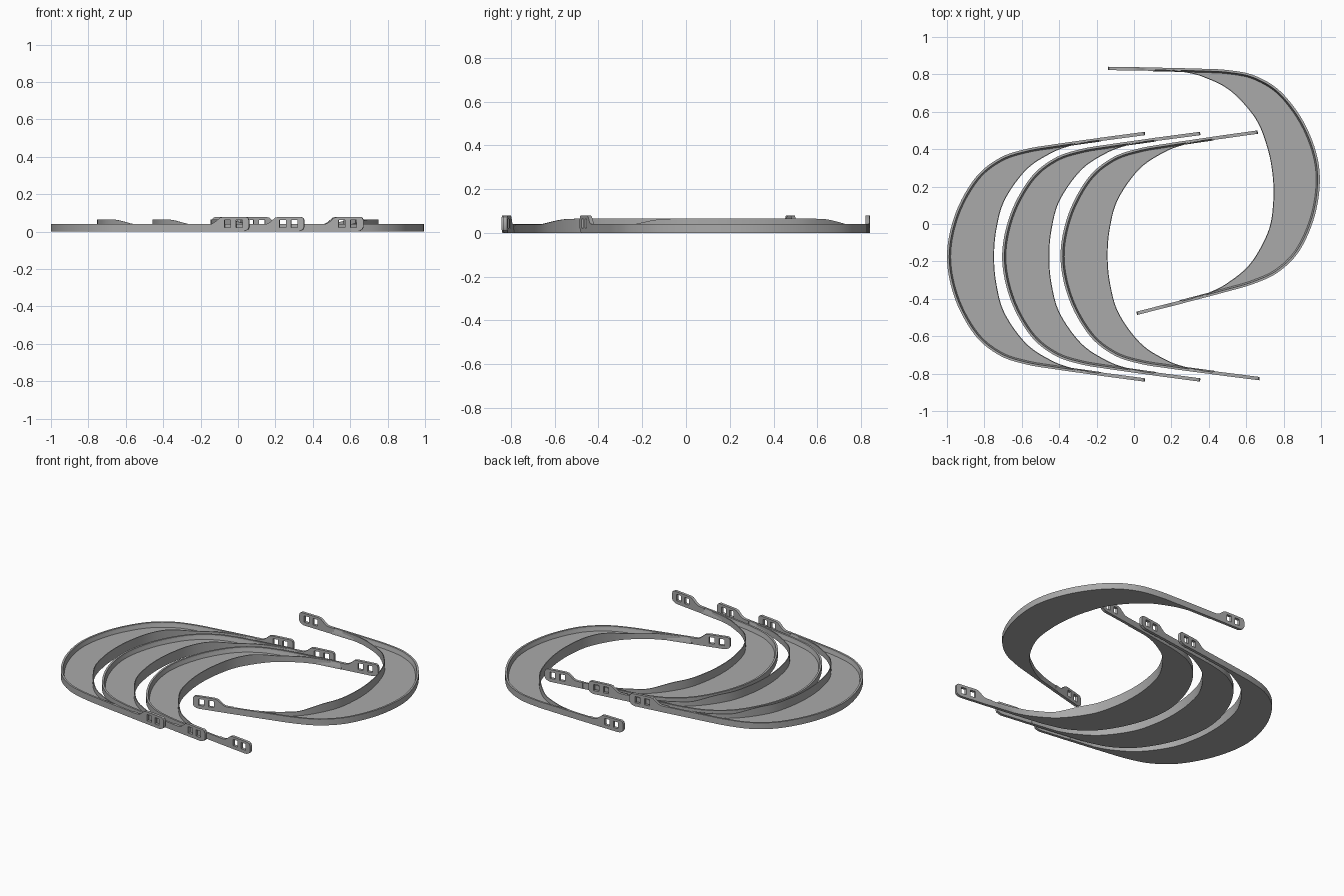
import bpy, bmesh, math
from mathutils import Vector, Matrix

if "Cube" in bpy.data.objects:
    bpy.data.objects.remove(bpy.data.objects["Cube"])

grey = bpy.data.materials.new("plain grey")
grey.diffuse_color = (0.4, 0.4, 0.4, 1)
grey.use_nodes = True
grey.node_tree.nodes["Principled BSDF"].inputs["Base Color"].default_value = grey.diffuse_color

N = 96
OUTER = [(-.18, .636), (-.42, .602), (-.58, .575), (-.72, .527), (-.85, .42), (-.957, .225), (-1, 0)]
INNER = [(-.25, .612), (-.335, .594), (-.44, .555), (-.575, .465), (-.69, .305), (-.735, .15), (-.748, 0)]


def smooth_path(half):
    """Mirror a half outline, run a spline through it, space the points evenly."""
    p = [Vector(q) for q in half] + [Vector((x, -y)) for x, y in half[-2::-1]]
    p = [2 * p[0] - p[1]] + p + [2 * p[-1] - p[-2]]
    dense = []
    for a, b, c, d in zip(p, p[1:], p[2:], p[3:]):
        for i in range(40):
            t = i / 40
            dense.append(.5 * (2 * b + (c - a) * t + (2 * a - 5 * b + 4 * c - d) * t * t
                               + (3 * b - a - 3 * c + d) * t ** 3))
    dense.append(p[-2])
    dist = [0]
    for a, b in zip(dense, dense[1:]):
        dist.append(dist[-1] + (b - a).length)
    out, k = [], 0
    for i in range(N + 1):
        s = dist[-1] * i / N
        while k < len(dist) - 2 and dist[k + 1] < s:
            k += 1
        out.append(dense[k].lerp(dense[k + 1], (s - dist[k]) / (dist[k + 1] - dist[k])))
    return out


def finish(obj, place):
    obj.data.materials.clear()
    obj.data.materials.append(grey)
    obj.matrix_world = place
    bpy.ops.object.select_all(action='DESELECT')
    obj.select_set(True)
    bpy.context.view_layer.objects.active = obj
    bpy.ops.object.shade_smooth_by_angle(angle=math.radians(30))


def loft(name, sections, place):
    """Skin a row of equal cross-sections and cap both ends."""
    bm = bmesh.new()
    rows = [[bm.verts.new(v) for v in s] for s in sections]
    n = len(rows[0])
    for a, b in zip(rows, rows[1:]):
        for j in range(n):
            bm.faces.new((a[j], a[(j + 1) % n], b[(j + 1) % n], b[j]))
    bm.faces.new(rows[0])
    bm.faces.new(rows[-1])
    bmesh.ops.recalc_face_normals(bm, faces=bm.faces)
    me = bpy.data.meshes.new(name)
    bm.to_mesh(me)
    bm.free()
    obj = bpy.data.objects.new(name, me)
    bpy.context.collection.objects.link(obj)
    finish(obj, place)


def sweep(name, path, profile, place):
    """profile(point) gives (inward offset, height) pairs."""
    sections = []
    for i, p in enumerate(path):
        t = (path[min(i + 1, N)] - path[max(i - 1, 0)]).normalized()
        inward = Vector((-t.y, t.x))
        sections.append([(*(p + inward * o), z) for o, z in profile(p)])
    loft(name, sections, place)


def wall_height(p):
    t = min(max((p.x + .67) / .14, 0), 1)
    return .065 - .027 * t * t * (3 - 2 * t)


def arm(name, side, place):
    """Straight side arm with a raised end tab and two slots."""
    start, end = Vector((-.19, .635)), Vector((.058, .668))
    length = (end - start).length
    shape = [(0, 0), (length - .035, 0), (length - .02, .004), (length - .006, .012), (length, .024),
             (length, .062), (length - .005, .073), (length - .016, .079), (.115, .079),
             (.095, .075), (.065, .05), (.05, .042), (.035, .04), (0, .04)]
    slots = [[(x, .022), (x + .034, .022), (x + .034, .063), (x, .063)] for x in (.118, .181)]
    cu = bpy.data.curves.new(name, 'CURVE')
    cu.dimensions = '2D'
    cu.fill_mode = 'BOTH'
    cu.extrude = .009
    for loop in [shape] + slots:
        sp = cu.splines.new('POLY')
        sp.points.add(len(loop) - 1)
        for pt, (x, z) in zip(sp.points, loop):
            pt.co = (x, z, 0, 1)
        sp.use_cyclic_u = True
    tmp = bpy.data.objects.new(name, cu)
    bpy.context.collection.objects.link(tmp)
    me = bpy.data.meshes.new_from_object(tmp.evaluated_get(bpy.context.evaluated_depsgraph_get()))
    bpy.data.objects.remove(tmp)
    # stand the outline up and lay it along the arm line
    d = (end - start).normalized()
    for v in me.vertices:
        s, z, w = v.co
        q = start + d * s + Vector((d.y, -d.x)) * (w + .009)
        v.co = (q.x, q.y * side, z)
    bm = bmesh.new()
    bm.from_mesh(me)
    bmesh.ops.remove_doubles(bm, verts=bm.verts, dist=1e-5)
    bmesh.ops.recalc_face_normals(bm, faces=bm.faces)
    bm.to_mesh(me)
    bm.free()
    obj = bpy.data.objects.new(name, me)
    bpy.context.collection.objects.link(obj)
    finish(obj, place)


outer, inner = smooth_path(OUTER), smooth_path(INNER)


def visor(label, x, y, angle):
    place = Matrix.Translation((x, y, 0)) @ Matrix.Rotation(math.radians(angle), 4, 'Z')
    # flat crescent floor
    loft(label + "_plate", [[(*(o * .998), 0), (*(o * .998), .011), (*i, .011), (*i, 0)]
                            for o, i in zip(outer, inner)], place)
    # outer rim with a sloped foot
    sweep(label + "_outer_rim", outer,
          lambda p: [(0, 0), (0, .04), (.012, .04), (.014, .024), (.02, .012), (.02, 0)], place)
    # thin inner wall, tallest at the middle
    sweep(label + "_inner_wall", inner,
          lambda p: [(0, 0), (0, wall_height(p)), (-.005, wall_height(p)), (-.005, 0)], place)
    for side, word in ((1, "left"), (-1, "right")):
        arm(f"{label}_{word}_arm", side, place)


visor("first_visor", 0, -.175, 0)
visor("second_visor", .295, -.175, 0)
visor("third_visor", .607, -.168, .4)
visor("turned_visor", -.003, .184, 186.66)
